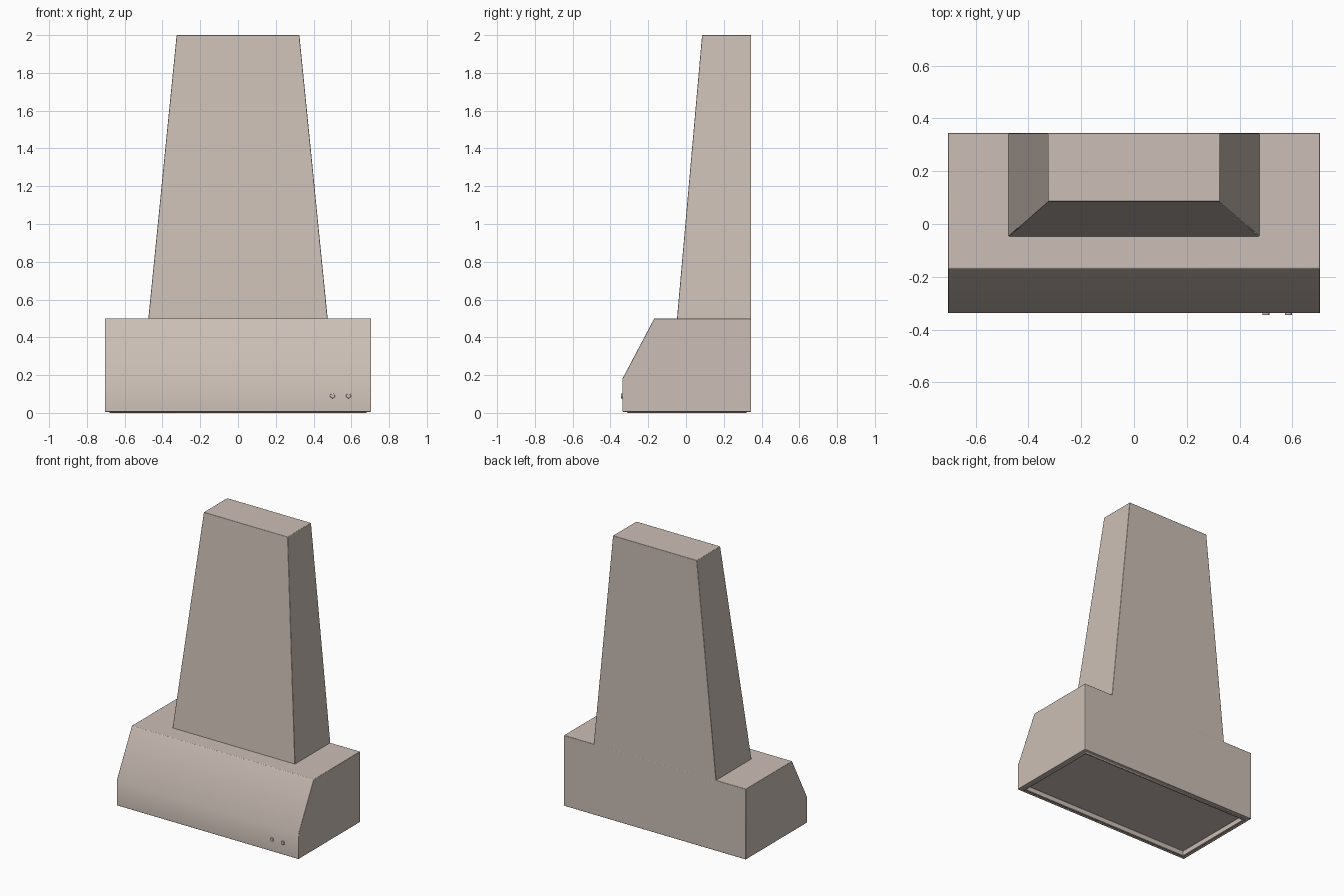
import bpy, bmesh, math
from mathutils import Matrix

if "Cube" in bpy.data.objects:
    bpy.data.objects.remove(bpy.data.objects["Cube"])

steel = bpy.data.materials.new("warm_grey_metal")
steel.diffuse_color = (0.60, 0.52, 0.465, 1)
steel.use_nodes = True
steel.node_tree.nodes["Principled BSDF"].inputs["Base Color"].default_value = steel.diffuse_color

BACK, FRONT = 0.345, -0.337
HALF_W = 0.705


def finish(name, bm, bevel=0.0):
    bmesh.ops.recalc_face_normals(bm, faces=bm.faces)
    me = bpy.data.meshes.new(name)
    bm.to_mesh(me)
    bm.free()
    me.materials.append(steel)
    ob = bpy.data.objects.new(name, me)
    bpy.context.collection.objects.link(ob)
    if bevel:
        mod = ob.modifiers.new("soft_edges", 'BEVEL')
        mod.width = bevel
        mod.segments = 2
        mod.limit_method = 'ANGLE'
    bpy.context.view_layer.objects.active = ob
    ob.select_set(True)
    bpy.ops.object.shade_smooth_by_angle(angle=math.radians(30))
    ob.select_set(False)
    return ob


def loft(bm, lower, upper):
    """Closed solid between two matching loops of points."""
    a = [bm.verts.new(p) for p in lower]
    b = [bm.verts.new(p) for p in upper]
    n = len(a)
    for i in range(n):
        j = (i + 1) % n
        bm.faces.new((a[i], a[j], b[j], b[i]))
    return bm.faces.new(a), bm.faces.new(b)


def rect(hw, y0, y1, z):
    return [(-hw, y0, z), (hw, y0, z), (hw, y1, z), (-hw, y1, z)]


# Hood body: side profile extruded across the width
profile = [(FRONT, 0.006), (FRONT, 0.18), (-0.168, 0.5), (BACK, 0.5), (BACK, 0.006)]
bm = bmesh.new()
loft(bm, [(-HALF_W, y, z) for y, z in profile], [(HALF_W, y, z) for y, z in profile])
# Underside: raised lip, then a shallow recess holding the filter panel
bm.normal_update()
bmesh.ops.recalc_face_normals(bm, faces=bm.faces)
bottom = min(bm.faces, key=lambda f: f.calc_center_median().z)
for inset, rise in ((0.035, -0.006), (0.02, 0.035)):
    bmesh.ops.inset_region(bm, faces=[bottom], thickness=inset)
    lifted = bmesh.ops.extrude_discrete_faces(bm, faces=[bottom])["faces"]
    bottom = lifted[0]
    bmesh.ops.translate(bm, verts=bottom.verts, vec=(0, 0, rise))
finish("hood_body", bm, 0.004)

# Tapered chimney with a flat back
bm = bmesh.new()
loft(bm, rect(0.475, -0.048, BACK, 0.495), rect(0.325, 0.085, BACK, 2.0))
finish("chimney", bm, 0.003)

# Control buttons on the front lip
for i, x in enumerate((0.5, 0.585)):
    bm = bmesh.new()
    bmesh.ops.create_cone(bm, cap_ends=True, segments=20, radius1=0.013, radius2=0.013, depth=0.02,
                          matrix=Matrix.Translation((x, FRONT + 0.002, 0.09)) @ Matrix.Rotation(math.pi / 2, 4, 'X'))
    finish("button_%d" % (i + 1), bm, 0.002)
